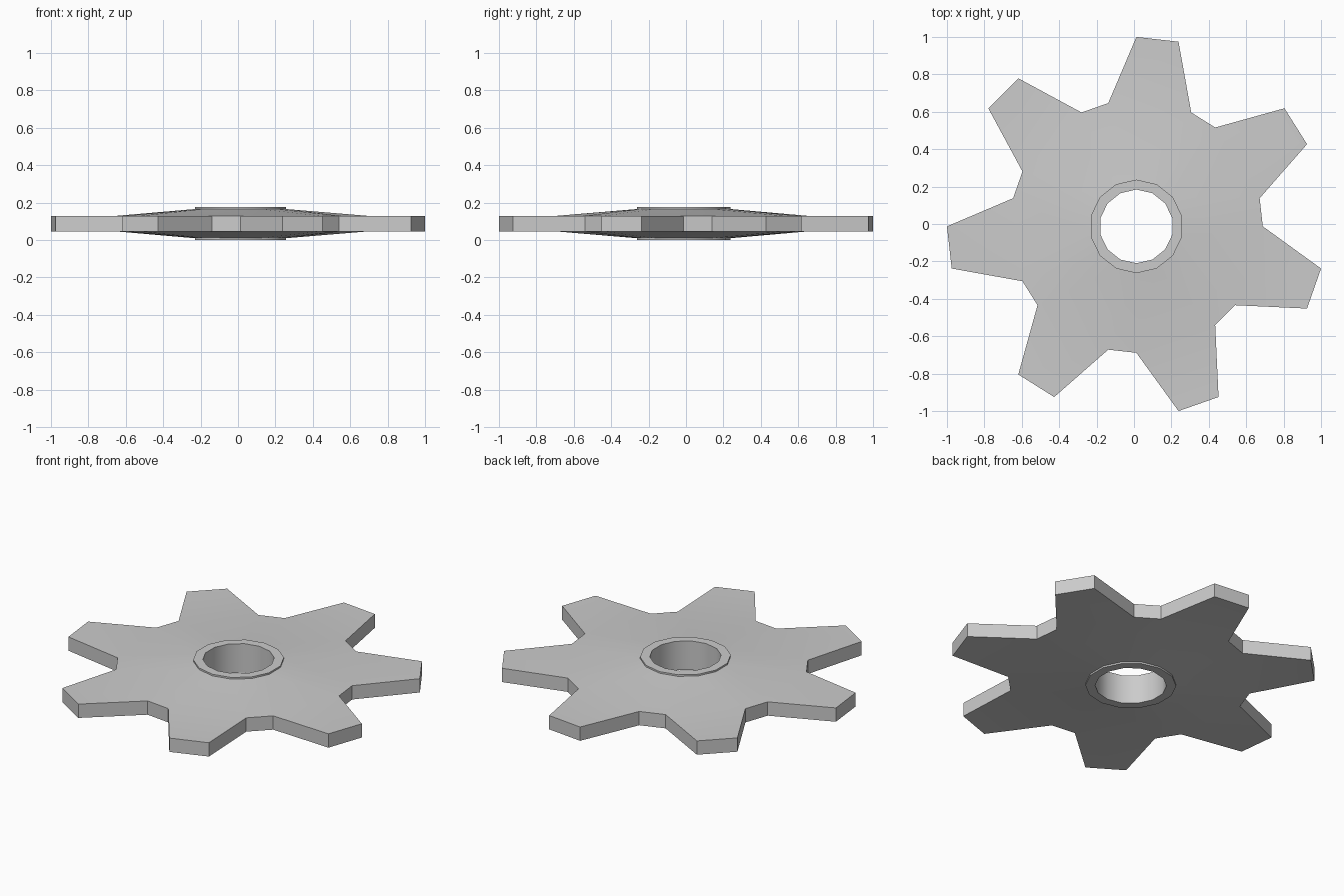
import bpy, bmesh
from math import pi, sin, cos, radians

if "Cube" in bpy.data.objects:
    bpy.data.objects.remove(bpy.data.objects["Cube"])

TEETH = 7
STEP = 2 * pi / (TEETH * 4)          # four outline points per tooth
R_TIP, R_ROOT, R_HUB, R_BORE = 1.0127, 0.676, 0.25, 0.197
CX, CY, MID = 0.0127, -0.0127, 0.088
H_RIM, H_CONE, H_HUB = 0.042, 0.078, 0.088   # half thicknesses

bm = bmesh.new()


def point(k, r, z):
    a = pi / 2 - k * STEP
    return bm.verts.new((CX + r * cos(a), CY + r * sin(a), MID + z))


def side(s):
    """Vertices and faces of one side of the wheel (s = 1 top, -1 bottom)."""
    outline = [point(k, R_TIP if k % 4 < 2 else R_ROOT, s * H_RIM) for k in range(4 * TEETH)]
    rings = [[point(2 * k, r, s * h) for k in range(2 * TEETH)]
             for r, h in ((R_HUB, H_CONE), (R_HUB, H_HUB), (R_BORE, H_HUB))]
    hub, n = rings[0], 2 * TEETH
    for t in range(TEETH):
        k = 4 * t
        a, b, c, d, e = (outline[(k + i) % (4 * TEETH)] for i in (-1, 0, 1, 2, 3))
        h0, h1, h2 = hub[2 * t], hub[2 * t + 1], hub[(2 * t + 2) % n]
        bm.faces.new((a, b, c, d))        # flat tooth
        bm.faces.new((h0, a, d, h1))      # sloped web behind the tooth
        bm.faces.new((h1, d, e, h2))      # sloped web behind the gap
    bridge(rings[0], rings[1])            # hub lip
    bridge(rings[1], rings[2])            # hub face
    return outline, rings[2]


def bridge(p, q):
    for i in range(len(p)):
        j = (i + 1) % len(p)
        bm.faces.new((p[i], p[j], q[j], q[i]))


top_outline, top_bore = side(1)
low_outline, low_bore = side(-1)
bridge(top_outline, low_outline)          # tooth edges
bridge(top_bore, low_bore)                # bore wall
bmesh.ops.recalc_face_normals(bm, faces=bm.faces)

mesh = bpy.data.meshes.new("sprocket_wheel")
bm.to_mesh(mesh)
bm.free()
wheel = bpy.data.objects.new("sprocket_wheel", mesh)
bpy.context.collection.objects.link(wheel)
bpy.context.view_layer.objects.active = wheel
wheel.select_set(True)
bpy.ops.object.shade_smooth_by_angle(angle=radians(30))
